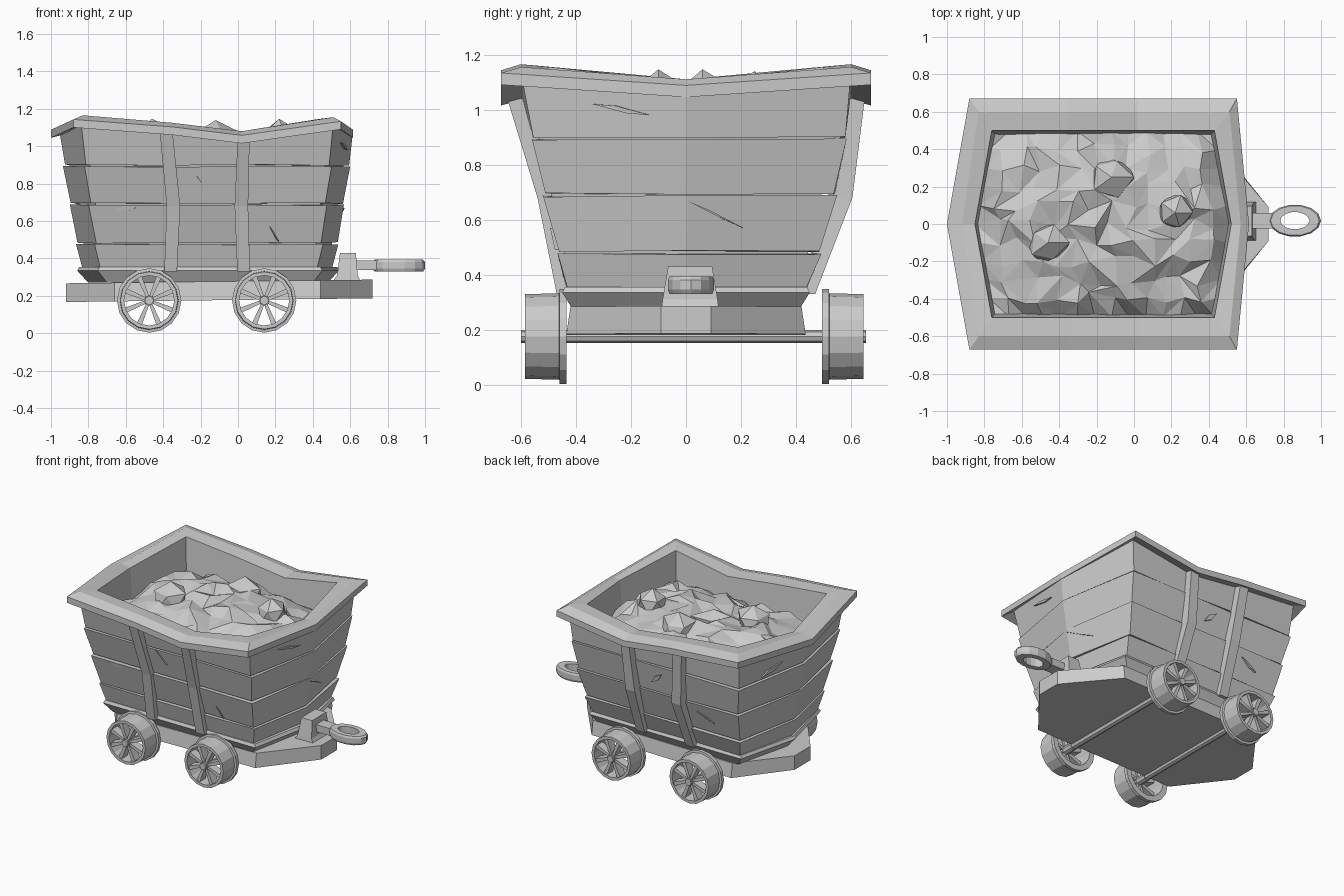
import bpy, bmesh, math, random
from mathutils import Vector

random.seed(4)
if "Cube" in bpy.data.objects:
    bpy.data.objects.remove(bpy.data.objects["Cube"])

GREY = (0.6, 0.6, 0.6, 1)
mat = bpy.data.materials.new("plain_grey")
mat.use_nodes = True
mat.diffuse_color = GREY
mat.node_tree.nodes["Principled BSDF"].inputs["Base Color"].default_value = GREY


def finish(name, bm):
    bmesh.ops.recalc_face_normals(bm, faces=bm.faces)
    mesh = bpy.data.meshes.new(name)
    bm.to_mesh(mesh)
    bm.free()
    mesh.materials.append(mat)
    obj = bpy.data.objects.new(name, mesh)
    bpy.context.collection.objects.link(obj)
    return obj


def skin(bm, rings, closed=False):
    """Skin equal rings; closed joins last to first, otherwise the ends are capped."""
    loops = [[bm.verts.new(p) for p in r] for r in rings]
    n = len(loops[0])
    pairs = list(zip(loops, loops[1:]))
    if closed:
        pairs.append((loops[-1], loops[0]))
    else:
        bm.faces.new(loops[0])
        bm.faces.new(loops[-1])
    for a, b in pairs:
        for i in range(n):
            j = (i + 1) % n
            bm.faces.new((a[i], a[j], b[j], b[i]))


def loft(name, rings, closed=False):
    bm = bmesh.new()
    skin(bm, rings, closed)
    return finish(name, bm)


def plan(tip_l, cor_l, cor_r, tip_r, w, back=0.0):
    """Six-cornered tub outline with strap points along the long sides."""
    near = [(x, -w) for x in (cor_l, -0.35, 0.02, cor_r)]
    return [(tip_l, 0)] + near + [(tip_r, 0)] + [(x, back - y) for x, y in reversed(near)]


def level(points, z, wobble=0.0):
    r = lambda: random.uniform(-wobble, wobble)
    return [(x + r(), y + r(), z + r()) for x, y in points]


def tub(z, inset=0.0):
    """Outline of the tub wall at height z, widening upward, fuller at the back."""
    t = (z - 0.3) / 0.77
    s = t ** 0.8
    return plan(-0.82 - 0.135 * s + inset, -0.73 - 0.11 * s + inset,
                0.42 + 0.09 * s - inset, 0.50 + 0.115 * s - inset,
                0.427 + 0.172 * t - inset, 0.03 * math.sin(math.pi * min(t, 1)))


# Sagging heights around the rim
sag = [1.11, 1.165, 1.125, 1.08, 1.155]
sag = sag + [1.11] + sag[:0:-1]


def rim_ring(shape, drop):
    return [(x, y, z - drop) for (x, y), z in zip(shape, sag)]


# Tub: liner and board courses, the top one following the rim
loft("tub_liner", [level(tub(z, i), z) for z, i in
                   ((0.3, 0.025), (1.03, 0.025), (1.03, 0.07), (0.3, 0.07))], True)
edges = [0.34, 0.48, 0.69, 0.895]
for k, (lo, hi) in enumerate(zip(edges, edges[1:])):
    loft(f"board_course_{k + 1}", [
        level(tub(lo + 0.004, 0.006), lo + 0.004, 0.004),
        level(tub(hi - 0.004, -0.004), hi - 0.004, 0.004),
        level(tub(hi - 0.004, 0.05), hi - 0.004),
        level(tub(lo + 0.004, 0.05), lo + 0.004)], True)
loft("board_course_4", [level(tub(0.9, 0.004), 0.9, 0.004), rim_ring(tub(1.07), 0.03),
                        rim_ring(tub(1.07, 0.05), 0.03), level(tub(0.9, 0.05), 0.9)], True)

# Split slivers lifting off the boards: wall index, position along it, height, length, tilt
for k, (wall, f, z, size, tilt) in enumerate((
        (2, 0.35, 0.84, 0.2, -0.05), (1, 0.45, 0.67, 0.3, 0.01), (3, 0.4, 0.53, 0.12, -0.04),
        (4, 0.6, 1.0, 0.35, -0.02), (5, 0.2, 0.62, 0.4, -0.05), (7, 0.5, 0.8, 0.25, 0.04),
        (8, 0.4, 0.6, 0.3, -0.03), (9, 0.5, 0.95, 0.3, 0.03))):
    rings = []
    for inset in (0.015, -0.007):
        ring = []
        for df, dz in ((-0.5, -tilt), (0.1, -0.014), (0.5, tilt), (-0.1, 0.014)):
            h = z + dz
            outline = tub(h, inset)
            a, b = Vector(outline[wall]), Vector(outline[(wall + 1) % len(outline)])
            p = a.lerp(b, f + df * size)
            ring.append((p.x, p.y, h))
        rings.append(ring)
    loft(f"sliver_{k + 1}", rings)

# Rim
outer = plan(-1.0, -0.88, 0.55, 0.615, 0.672)
ridge = plan(-0.92, -0.83, 0.51, 0.57, 0.60)
inner = plan(-0.85, -0.76, 0.43, 0.52, 0.50)
lip = plan(-0.83, -0.74, 0.41, 0.50, 0.475)
loft("rim", [rim_ring(outer, 0.065), rim_ring(outer, 0.022), rim_ring(ridge, 0.0),
             rim_ring(inner, 0.01), rim_ring(lip, 0.30), rim_ring(inner, 0.30),
             rim_ring(inner, 0.05), rim_ring(ridge, 0.045)], True)

# Base tray and deck
loft("base_tray", [level(plan(-0.80, -0.70, 0.40, 0.48, 0.41), 0.27),
                   level(plan(-0.86, -0.75, 0.45, 0.54, 0.45), 0.335),
                   level(plan(-0.85, -0.74, 0.44, 0.53, 0.44), 0.355)])


def deck_ring(w, z):
    half = [(-0.92, -0.09), (-0.66, -w), (0.44, -w), (0.72, -0.09)]
    pts = half + [(x, -y) for x, y in reversed(half)]
    return [(x, y, z + 0.012 * x) for x, y in pts]


loft("deck", [deck_ring(0.435, 0.178), deck_ring(0.42, 0.278)])


# Side straps
def strap(name, path, side):
    rings = []
    for x, y, z, w in path:
        rings.append([(x - w, side * (y - 0.07), z), (x + w, side * (y - 0.07), z),
                      (x + w, side * y, z), (x - w, side * y, z)])
    loft(name, rings)


for side, bulge, label in ((-1, 0.54, "front"), (1, 0.605, "back")):
    strap(f"{label}_strap_a", [(-0.36, 0.47, 0.33, 0.034), (-0.345, bulge, 0.68, 0.036),
                               (-0.385, 0.65, 1.085, 0.034)], side)
    strap(f"{label}_strap_b", [(0.03, 0.47, 0.33, 0.034), (0.018, bulge, 0.68, 0.036),
                               (0.03, 0.65, 1.04, 0.032)], side)


# Open spoked wheels and axles
def circle(cx, y, r, n=16, cz=0.175):
    return [(cx + r * math.cos(math.tau * i / n), y, cz + r * math.sin(math.tau * i / n))
            for i in range(n)]


def wheel(cx, y_in, side, label):
    y = lambda d: y_in + side * d
    loft(f"{label}_rim", [circle(cx, y(d), r) for d, r in
         ((0, 0.172), (0.024, 0.172), (0.026, 0.157), (0.15, 0.154),
          (0.15, 0.134), (0, 0.134))], True)
    loft(f"{label}_hub", [circle(cx, y(d), 0.028, 8) for d in (0.0, 0.15)])
    bm = bmesh.new()
    for k in range(8):
        a = math.tau * (k + 0.5) / 8
        out, across = Vector((math.cos(a), 0, math.sin(a))), Vector((-math.sin(a), 0, math.cos(a)))
        skin(bm, [[Vector((cx, y(d), 0.175)) + out * r + across * s * w
                   for s, d in ((-1, 0.08), (1, 0.08), (1, 0.14), (-1, 0.14))]
                  for r, w in ((0.015, 0.008), (0.14, 0.014))])
    finish(f"{label}_spokes", bm)


for cx, end in ((-0.475, "rear"), (0.14, "lead")):
    wheel(cx, -0.435, -1, f"{end}_front_wheel")
    wheel(cx, 0.495, 1, f"{end}_back_wheel")
    loft(f"{end}_axle", [circle(cx, y, 0.024, 8) for y in (-0.6, 0.655)])


# Coupling block, shank and ring
def box_ring(x0, x1, y0, y1, z):
    return [(x0, y0, z), (x1, y0, z), (x1, y1, z), (x0, y1, z)]


loft("coupling_block", [box_ring(0.50, 0.66, -0.09, 0.12, 0.27),
                        box_ring(0.53, 0.64, -0.085, 0.115, 0.31),
                        box_ring(0.545, 0.63, -0.065, 0.095, 0.43)])
loft("coupling_shank", [box_ring(0.6, 0.76, -0.025, 0.06, z) for z in (0.337, 0.388)])


def oval(rx, ry, z):
    return [(0.86 + rx * math.cos(math.tau * i / 14), 0.018 + ry * math.sin(math.tau * i / 14), z)
            for i in range(14)]


loft("coupling_ring", [oval(0.13, 0.08, 0.33), oval(0.14, 0.086, 0.345), oval(0.14, 0.086, 0.38),
                       oval(0.13, 0.08, 0.393), oval(0.078, 0.046, 0.393),
                       oval(0.078, 0.046, 0.33)], True)

# Heaped ore
bm = bmesh.new()
NX, NY = 14, 11
rows = []
for j in range(NY):
    v = 2 * j / (NY - 1) - 1
    row = []
    for i in range(NX):
        u = 2 * i / (NX - 1) - 1
        jit = 0 if abs(u) == 1 or abs(v) == 1 else 0.035
        left, right = -0.85 + 0.09 * abs(v), 0.52 - 0.09 * abs(v)
        x = left + (right - left) * (u + 1) / 2 + random.uniform(-jit, jit)
        y = 0.495 * v + random.uniform(-jit, jit)
        heap = (1 - u * u) * (1 - v * v)
        z = 0.905 + 0.155 * heap ** 0.5 + 0.03 * v * heap + random.uniform(-0.035, 0.035)
        row.append(bm.verts.new((x, y, z)))
    rows.append(row)
for a, b in zip(rows, rows[1:]):
    for i in range(NX - 1):
        q = (a[i], a[i + 1], b[i + 1], b[i])
        s = random.randrange(2)
        bm.faces.new((q[s], q[s + 1], q[s + 2]))
        bm.faces.new((q[s], q[s + 2], q[(s + 3) % 4]))
finish("ore_heap", bm)
for k, (x, y, z, r) in enumerate(((-0.46, -0.10, 1.03, 0.125), (0.22, 0.06, 1.04, 0.115),
                                  (-0.12, 0.25, 1.02, 0.13))):
    bm = bmesh.new()
    bmesh.ops.create_icosphere(bm, subdivisions=1, radius=r)
    for vert in bm.verts:
        vert.co = vert.co * random.uniform(0.75, 1.05) + Vector((x, y, z))
    finish(f"ore_lump_{k + 1}", bm)
